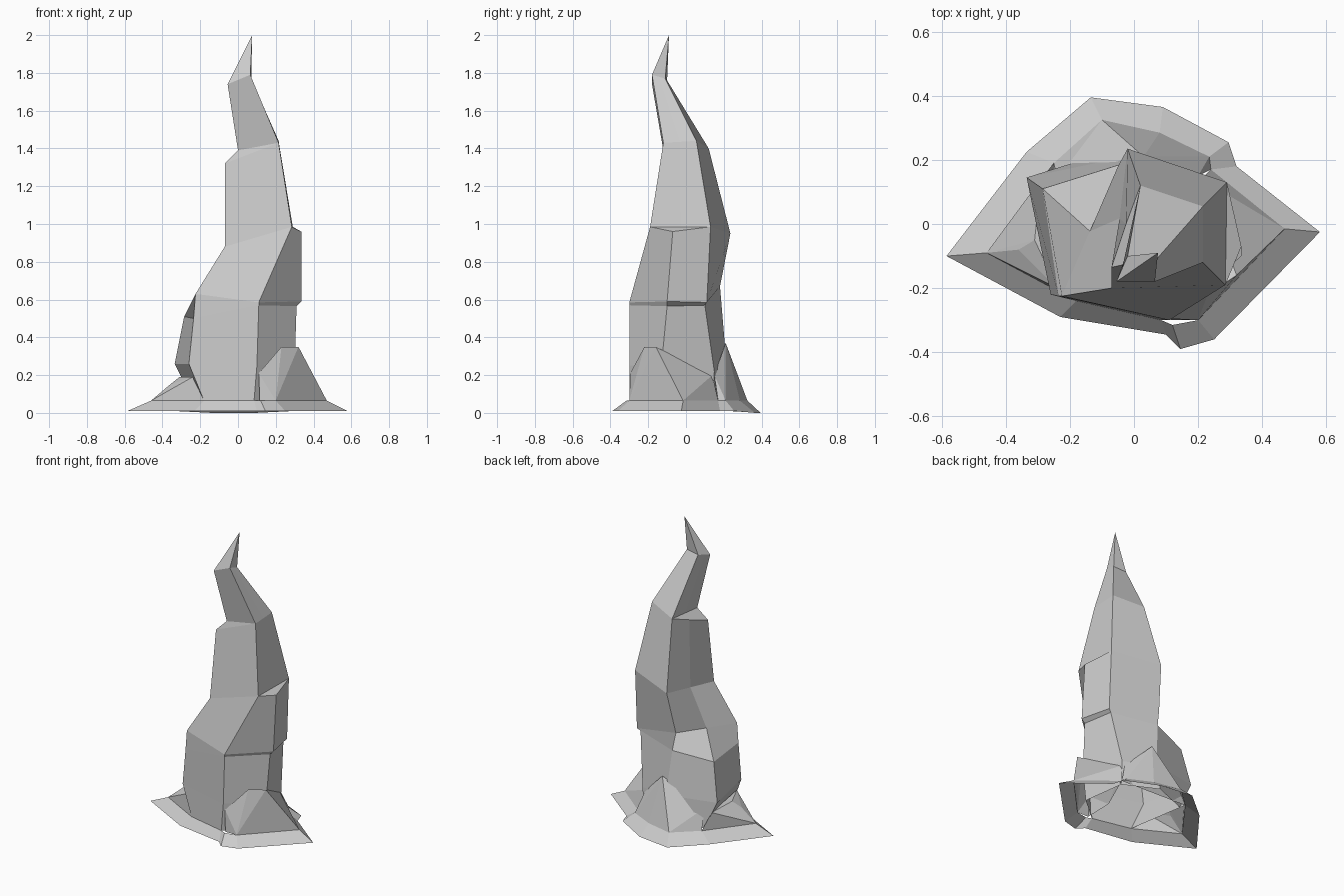
import bpy, bmesh
from mathutils import Vector


def finish(bm, name):
    bmesh.ops.remove_doubles(bm, verts=bm.verts, dist=0.0005)
    bmesh.ops.recalc_face_normals(bm, faces=bm.faces)
    me = bpy.data.meshes.new(name)
    bm.to_mesh(me)
    bm.free()
    ob = bpy.data.objects.new(name, me)
    bpy.context.collection.objects.link(ob)
    return ob


def loft(name, rings, tip=None):
    bm = bmesh.new()
    vs = [[bm.verts.new(p) for p in r] for r in rings]
    n = len(rings[0])
    for a, b in zip(vs, vs[1:]):
        for i in range(n):
            j = (i + 1) % n
            bm.faces.new((a[i], a[j], b[j], b[i]))
    if tip:
        t = bm.verts.new(tip)
        for i in range(n):
            bm.faces.new((vs[-1][i], vs[-1][(i + 1) % n], t))
    return finish(bm, name)


def chunk(name, pts):
    # convex rock, left open underneath
    bm = bmesh.new()
    for p in pts:
        bm.verts.new(p)
    bmesh.ops.convex_hull(bm, input=bm.verts)
    low = [f for f in bm.faces if all(v.co.z < 0.07 for v in f.verts)]
    bmesh.ops.delete(bm, geom=low, context='FACES')
    loose = [v for v in bm.verts if not v.link_faces]
    bmesh.ops.delete(bm, geom=loose, context='VERTS')
    return finish(bm, name)


def four(fl, fr, br, bb):
    # ring of six from four corners, right and left sides split midway
    mid = lambda a, b: tuple((Vector(a) + Vector(b)) / 2)
    return [fl, fr, mid(fr, br), br, bb, mid(bb, fl)]


# Main column: front-left, front-right, right, back-right, back, back-left
lower = [
    [(-.18, -.24, .065), (.085, -.30, .065), (.26, -.15, .06),
     (.22, .14, .06), (0, .25, .06), (-.24, .15, .065)],
    [(-.26, -.22, .26), (.10, -.30, .25), (.30, -.13, .25),
     (.22, .15, .22), (0, .215, .25), (-.335, .145, .26)],
    [(-.235, -.225, .50), (.11, -.30, .57), (.31, -.10, .565),
     (.27, .10, .57), (-.03, .19, .55), (-.285, .11, .51)],
]
# Ledge where the right bulge overhangs
bulge = four((-.225, -.225, .63), (.11, -.30, .585), (.29, .11, .585), (-.05, .18, .67))
bulge[2] = (.335, -.10, .59)
shoulder = four((-.07, -.20, .88), (.285, -.19, .985), (.29, .13, .985), (-.02, .235, .95))
shoulder_low = list(shoulder)
shoulder_low[2] = (.335, -.07, .96)
neck = four((0, -.12, 1.39), (.215, -.12, 1.43), (.215, .055, 1.44), (.02, .12, 1.40))
neck_low = list(neck)
neck_low[0] = (-.07, -.135, 1.32)
neck_low[5] = (-.025, 0, 1.36)
top = four((-.055, -.18, 1.74), (.065, -.18, 1.79), (.07, -.11, 1.77), (-.02, -.10, 1.76))
loft("rock_spire", lower + [bulge, shoulder_low, shoulder, neck_low, neck, top],
     tip=(.075, -.09, 2.0))

# Flared skirt at the ground
outer = [(-.585, -.10), (-.23, -.29), (.10, -.345), (.145, -.39), (.25, -.36), (.58, -.025),
         (.32, .18), (.295, .255), (.09, .365), (-.135, .395), (-.335, .225)]
inner = [(-.46, -.09), (-.18, -.24), (.085, -.30), (.12, -.315), (.20, -.30), (.47, -.015),
         (.24, .17), (.235, .21), (.08, .285), (-.10, .325), (-.25, .19)]
loft("ground_skirt", [[(x, y, 0 if y > .3 else .01) for x, y in outer],
                      [(x, y, .065) for x, y in inner]])

# Rocks leaning on the column foot
chunk("right_foot_rock", [(.115, -.30, .065), (.20, -.30, .065), (.47, -.015, .065),
                          (.24, .17, .065), (.11, -.295, .21), (.23, -.22, .35),
                          (.32, -.16, .35), (.21, .14, .20), (.12, -.1, .065)])
chunk("left_foot_rock", [(-.46, -.09, .065), (-.18, -.24, .065), (-.36, -.08, .15),
                         (-.31, -.05, .19), (-.24, -.20, .19), (-.29, .14, .18),
                         (-.25, .19, .065)])
chunk("back_foot_rock", [(-.25, .19, .065), (-.10, .325, .065), (.08, .285, .065),
                         (.235, .21, .065), (.24, .17, .065), (-.07, .24, .20),
                         (.08, .23, .22), (.03, .21, .37), (.20, .15, .20),
                         (-.24, .14, .20)])
